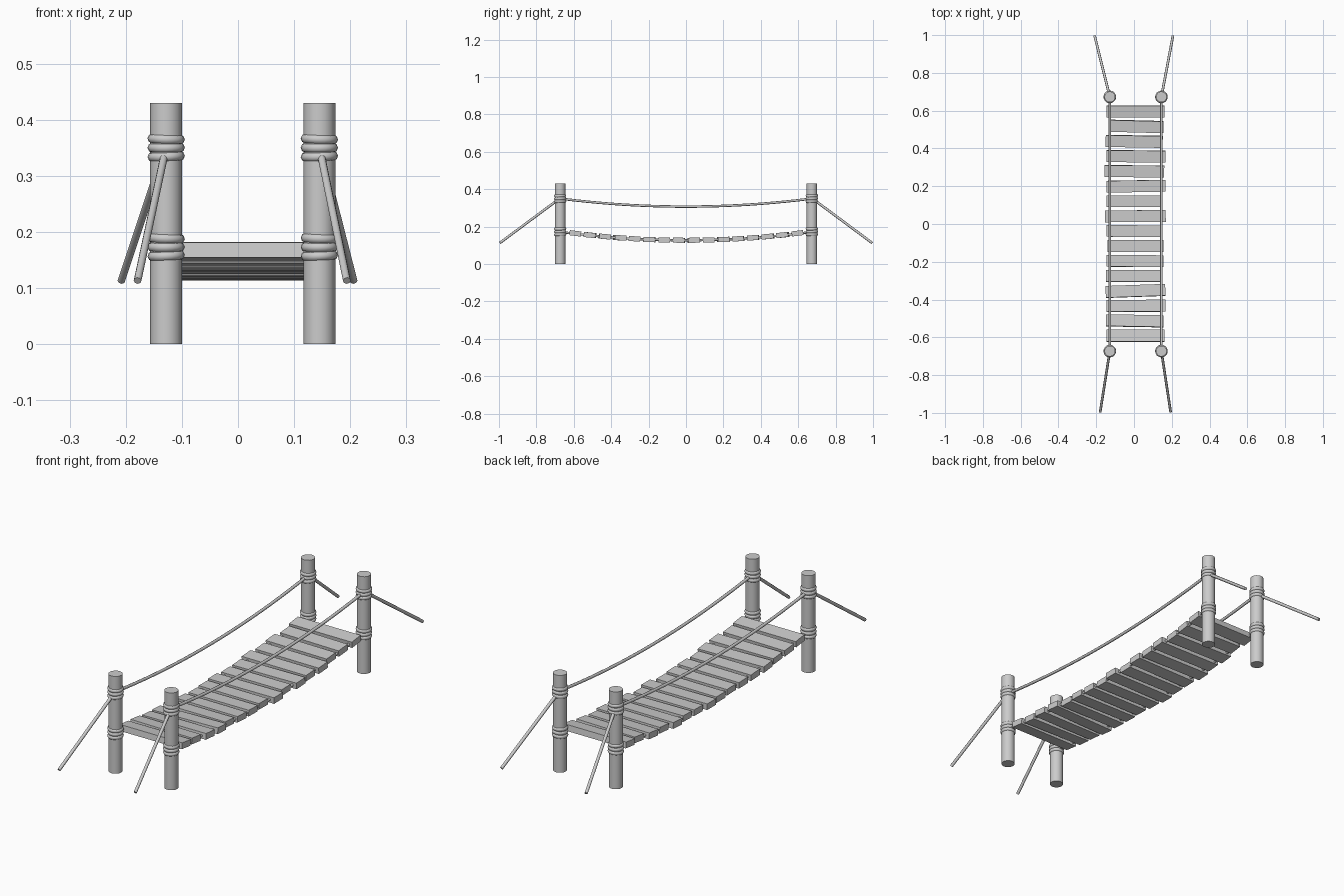
import bpy, math
from mathutils import Vector

if "Cube" in bpy.data.objects:
    bpy.data.objects.remove(bpy.data.objects["Cube"])

XL, XR, YP = -0.128, 0.145, 0.673   # post positions


def smooth(ob, angle=40):
    bpy.ops.object.select_all(action='DESELECT')
    ob.select_set(True)
    bpy.context.view_layer.objects.active = ob
    bpy.ops.object.shade_smooth_by_angle(angle=math.radians(angle))


def rope(name, points, radius):
    cu = bpy.data.curves.new(name, 'CURVE')
    cu.dimensions = '3D'
    cu.bevel_depth = radius
    cu.bevel_resolution = 2
    cu.use_fill_caps = True
    sp = cu.splines.new('POLY')
    sp.points.add(len(points) - 1)
    for p, co in zip(sp.points, points):
        p.co = (*co, 1)
    sp.use_smooth = True
    ob = bpy.data.objects.new(name, cu)
    bpy.context.collection.objects.link(ob)
    return ob


def sag(y, low, rise, span):
    return low + rise * (y / span) ** 2


# Posts with two rope lashings of three coils each
for side, x in (("left", XL), ("right", XR)):
    for end, y in (("front", -YP), ("back", YP)):
        bpy.ops.mesh.primitive_cylinder_add(vertices=16, radius=0.0285, depth=0.43,
                                            location=(x, y, 0.215))
        post = bpy.context.object
        post.name = f"{end}_{side}_post"
        smooth(post)
        for level, zc in (("lower", 0.173), ("upper", 0.35)):
            for i in range(3):
                bpy.ops.mesh.primitive_torus_add(
                    location=(x, y, zc + (i - 1) * 0.0155),
                    rotation=(0.03, 0.04 * (i - 1), 0), major_segments=20,
                    minor_segments=8, major_radius=0.0245, minor_radius=0.0088)
                coil = bpy.context.object
                coil.name = f"{end}_{side}_{level}_lashing_{i + 1}"
                smooth(coil, 60)

# Sagging handrail ropes and the deck ropes threaded through the planks
for side, x in (("left", XL), ("right", XR)):
    ys = [YP * (i / 10 - 1) for i in range(21)]
    rope(f"{side}_handrail_rope", [(x, y, sag(y, 0.307, 0.043, YP)) for y in ys], 0.0065)
    rope(f"{side}_deck_rope", [(x, y, sag(y, 0.127, 0.045, YP)) for y in ys], 0.006)

# Slanted anchor ropes
for name, x, y, xe in (("front_left", XL, -YP, -0.179), ("front_right", XR, -YP, 0.194),
                       ("back_left", XL, YP, -0.208), ("back_right", XR, YP, 0.206)):
    s = math.copysign(1, y)
    rope(f"{name}_anchor_rope", [(x, y, 0.352), (xe, s * 0.995, 0.113)], 0.007)

# Planks, back to front: left end, right end, yaw in degrees
planks = [(-.145, .162, 0), (-.135, .156, -1.5), (-.150, .152, -1), (-.145, .167, -.5),
          (-.156, .160, -.5), (-.145, .166, 1), (-.145, .151, 0), (-.153, .168, .5),
          (-.145, .151, -.5), (-.140, .156, 0), (-.145, .157, -.5), (-.147, .151, 0),
          (-.150, .166, 2), (-.145, .167, .5), (-.148, .157, -1), (-.145, .162, 0)]
for i, (x0, x1, yaw) in enumerate(planks):
    y = 0.596 - i * 0.0792
    slope = math.atan(2 * 0.038 * y / 0.36)
    bpy.ops.mesh.primitive_cube_add(
        size=1, location=((x0 + x1) / 2, y, sag(y, 0.127, 0.038, 0.6)),
        rotation=(slope, 0, math.radians(yaw)))
    ob = bpy.context.object
    ob.name = f"plank_{i + 1}"
    ob.scale = (x1 - x0, 0.062, 0.027)
